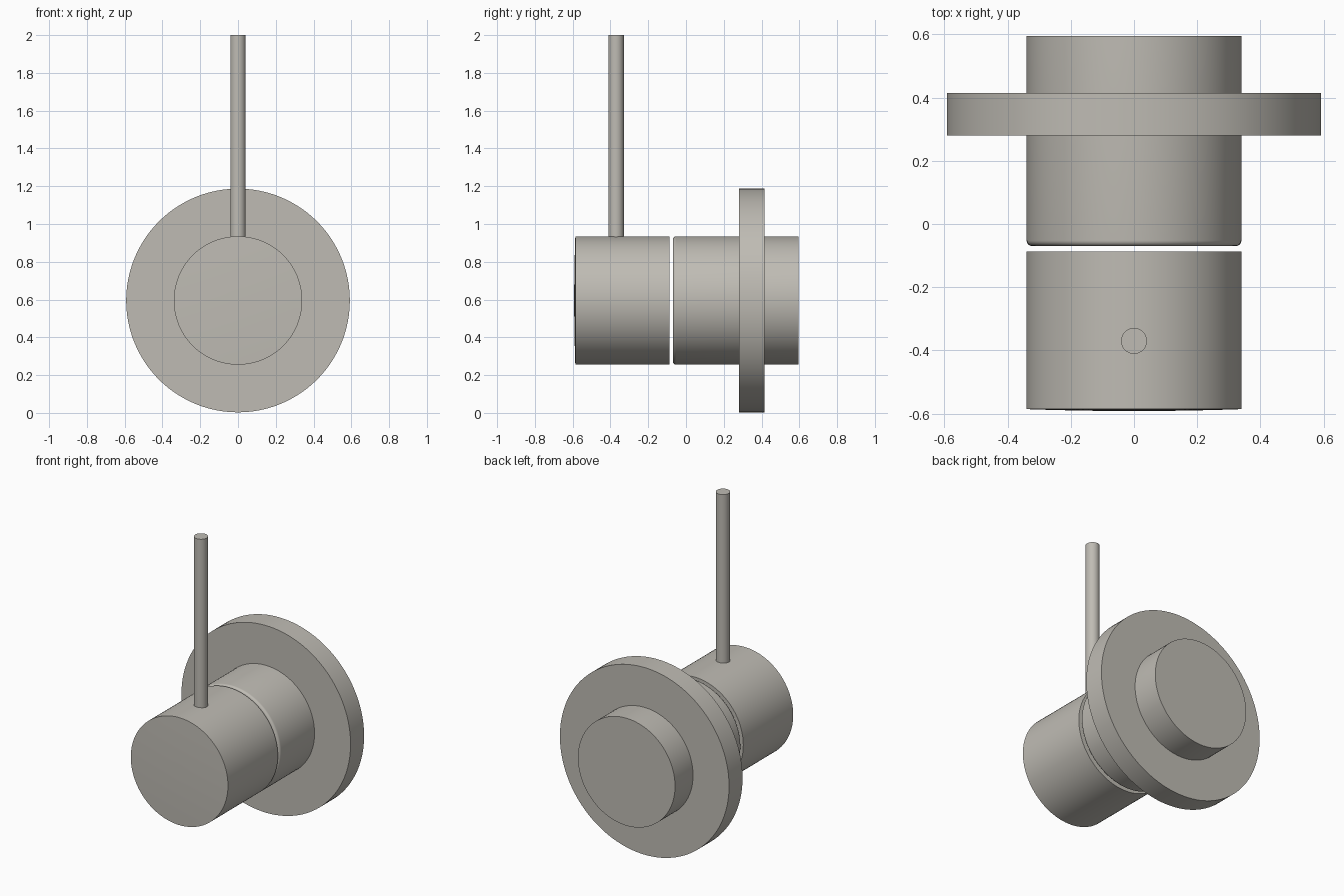
import bpy, bmesh, math
from mathutils import Matrix, Vector

cube = bpy.data.objects.get("Cube")
if cube:
    bpy.data.objects.remove(cube, do_unlink=True)

AXIS_Z = 0.595   # height of the horizontal axis
RADIUS = 0.34

metal = bpy.data.materials.new("brushed_nickel")
metal.use_nodes = True
colour = (0.52, 0.50, 0.455, 1)
metal.diffuse_color = colour
metal.node_tree.nodes["Principled BSDF"].inputs["Base Color"].default_value = colour


def lathe(name, profile, origin, direction, segments=96):
    """Spin (radius, distance) points around an axis through origin, capping both ends."""
    bm = bmesh.new()
    rings = []
    for r, d in profile:
        rings.append([bm.verts.new((r * math.cos(a), r * math.sin(a), d))
                      for a in (2 * math.pi * i / segments for i in range(segments))])
    for low, high in zip(rings, rings[1:]):
        for i in range(segments):
            j = (i + 1) % segments
            bm.faces.new((low[i], low[j], high[j], high[i]))
    bm.faces.new(rings[0][::-1])
    bm.faces.new(rings[-1])
    turn = Vector((0, 0, 1)).rotation_difference(Vector(direction)).to_matrix().to_4x4()
    bm.transform(Matrix.Translation(origin) @ turn)
    bmesh.ops.recalc_face_normals(bm, faces=bm.faces)
    mesh = bpy.data.meshes.new(name)
    bm.to_mesh(mesh)
    bm.free()
    mesh.materials.append(metal)
    obj = bpy.data.objects.new(name, mesh)
    bpy.context.collection.objects.link(obj)
    bpy.ops.object.select_all(action='DESELECT')
    obj.select_set(True)
    bpy.context.view_layer.objects.active = obj
    bpy.ops.object.shade_smooth_by_angle(angle=math.radians(30))
    return obj


centre = (0, 0, AXIS_Z)
back = (0, 1, 0)

# Valve body with a rounded front edge
fillet = 0.018
rounded = [(RADIUS - fillet + fillet * math.sin(t), -0.07 + fillet - fillet * math.cos(t))
           for t in (math.pi / 2 * k / 6 for k in range(7))]
lathe("valve_body", rounded + [(RADIUS, 0.595)], centre, back)

# Wall plate
lathe("wall_plate", [(0.592, 0.28), (0.592, 0.415)], centre, back, 128)

# Turning handle with a very slightly domed front
dome = [(RADIUS * k / 8, -0.592 + 0.006 * (k / 8) ** 2) for k in range(1, 9)]
lathe("handle_barrel", dome + [(RADIUS, -0.087)], centre, back)

# Lever pin rising from the handle
lathe("lever_pin", [(0.041, 0.85), (0.041, 2.0)], (0, -0.37, 0), (0, 0, 1), 48)
